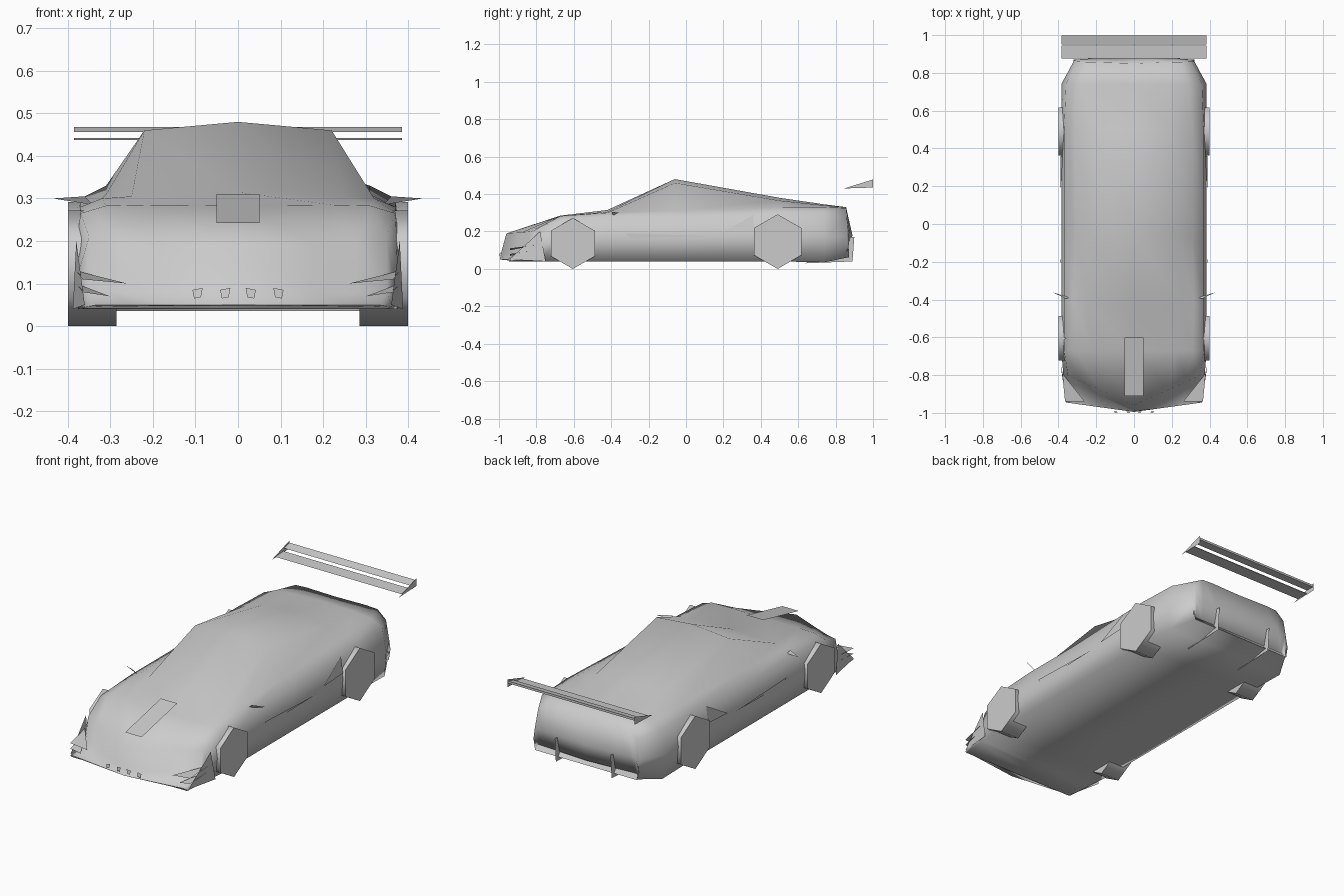
import bpy
import math

cube = bpy.data.objects.get("Cube")
if cube:
    bpy.data.objects.remove(cube, do_unlink=True)

grey = bpy.data.materials.new("light_grey")
grey.use_nodes = True
colour = (0.6, 0.6, 0.6, 1)
grey.diffuse_color = colour
grey.node_tree.nodes["Principled BSDF"].inputs["Base Color"].default_value = colour


def make(name, verts, faces, smooth=None):
    mesh = bpy.data.meshes.new(name)
    mesh.from_pydata(verts, [], faces)
    mesh.materials.append(grey)
    obj = bpy.data.objects.new(name, mesh)
    bpy.context.collection.objects.link(obj)
    bpy.ops.object.select_all(action="DESELECT")
    obj.select_set(True)
    bpy.context.view_layer.objects.active = obj
    bpy.ops.object.mode_set(mode="EDIT")
    bpy.ops.mesh.select_all(action="SELECT")
    bpy.ops.mesh.normals_make_consistent(inside=False)
    bpy.ops.object.mode_set(mode="OBJECT")
    if smooth:
        bpy.ops.object.shade_smooth_by_angle(angle=math.radians(smooth))
    return obj


def prism(name, profile, x0, x1, smooth=None):
    """Extrude a (y, z) profile from x0 to x1."""
    n = len(profile)
    verts = [(x, y, z) for x in (x0, x1) for y, z in profile]
    sides = [(i, (i + 1) % n, n + (i + 1) % n, n + i) for i in range(n)]
    return make(name, verts, sides + [tuple(range(n)), tuple(range(n, 2 * n))], smooth)


def plate(name, points, side=1):
    """Flat sheet, mirrored when side is -1."""
    return make(name, [(side * x, y, z) for x, y, z in points],
                [tuple(range(len(points)))])


# Closed body: y, forward reach of the middle, half width, sill height,
# then the shoulder, belt and roof edge as (x, z), then the centre height
stations = [
    (-.945, -.05, .36, .04, (.33, .05), (.26, .05), (.16, .05), .05),
    (-.82, -.17, .375, .04, (.35, .08), (.28, .08), (.18, .08), .08),
    (-.79, -.17, .375, .04, (.35, .21), (.28, .2), (.18, .195), .19),
    (-.67, 0, .385, .04, (.37, .265), (.31, .283), (.22, .285), .283),
    (-.42, 0, .385, .04, (.37, .28), (.32, .3), (.25, .305), .315),
    (-.06, 0, .385, .04, (.37, .28), (.31, .31), (.22, .46), .48),
    (.5, 0, .385, .04, (.37, .3), (.31, .33), (.2, .365), .38),
    (.74, 0, .385, .035, (.36, .3), (.29, .33), (.18, .34), .345),
    (.86, -.01, .32, .06, (.3, .28), (.25, .325), (.18, .33), .33),
    (.87, .02, .32, .06, (.3, .18), (.26, .18), (.18, .18), .18),
    (.85, .02, .31, .085, (.29, .085), (.25, .085), (.18, .085), .085),
]
verts = []
for y, bow, w, sill, shoulder, belt, edge, top in stations:
    half = [(w - .01, sill), (w, (sill + shoulder[1]) / 2), shoulder, belt, edge]
    ring = half + [(0, top)] + [(-x, z) for x, z in reversed(half)]
    verts += [(x, y + bow * (1 - abs(x) / w), z) for x, z in ring]
n = 11
faces = [(r * n + i, r * n + (i + 1) % n, r * n + n + (i + 1) % n, r * n + n + i)
         for r in range(len(stations) - 1) for i in range(n)]
faces += [tuple(range(n)), tuple(range(len(verts) - n, len(verts)))]
make("body_shell", verts, faces, 100)

# Raised bonnet panel
plate("bonnet_panel", [(-.05, -.91, .242), (.05, -.91, .242),
                       (.05, -.6, .31), (-.05, -.6, .31)])

# Rear wing blades
prism("wing_front_blade", [(.875, .437), (.945, .442), (.945, .438)], -.385, .385)
prism("wing_rear_blade", [(.95, .456), (.998, .468), (.998, .456)], -.385, .385)

for side, label in ((1, "left"), (-1, "right")):
    # Six-sided wheels
    for end, y, r in (("front", -.605, .136), ("rear", .49, .146)):
        hexagon = [(y + r * math.sin(math.pi * k / 3),
                    r + r * math.cos(math.pi * k / 3)) for k in range(6)]
        prism(f"{label}_{end}_wheel", hexagon, side * .285, side * .4, 65)
    # Wing end plate
    plate(f"{label}_wing_end_plate",
          [(.387, .845, .43), (.387, 1, .478), (.387, 1, .435)], side)
    # Nose fins on the front lip
    for i, z in enumerate((.13, .1)):
        plate(f"{label}_nose_fin_{i}",
              [(.26 + .04 * i, -.94, z - .03), (.365, -.94, z - .02),
               (.38, -.79, z)], side)
    plate(f"{label}_lip_end_plate",
          [(.36, -.945, .05), (.388, -.75, .04), (.38, -.78, .2)], side)
    # Wing mirror
    plate(f"{label}_mirror", [(.34, -.39, .285), (.435, -.36, .3),
                              (.36, -.395, .305)], side)
    # Side crease and rear intake
    plate(f"{label}_side_crease", [(.387, -.32, .19), (.39, .12, .175),
                                   (.387, -.3, .165)], side)
    plate(f"{label}_rear_intake", [(.388, .19, .19), (.388, .36, .2),
                                   (.375, .36, .29)], side)
    # Diffuser fin under the tail
    plate(f"{label}_diffuser_fin", [(.17, .64, .03), (.17, .89, .04),
                                    (.17, .9, .17), (.17, .8, .17)], side)
    # Small nose hooks
    for i, x in enumerate((.03, .095)):
        plate(f"{label}_nose_hook_{i}",
              [(x - .012, -.995, .09), (x + .012, -.992, .085),
               (x + .008, -.997, .065), (x - .008, -.997, .068)], side)
